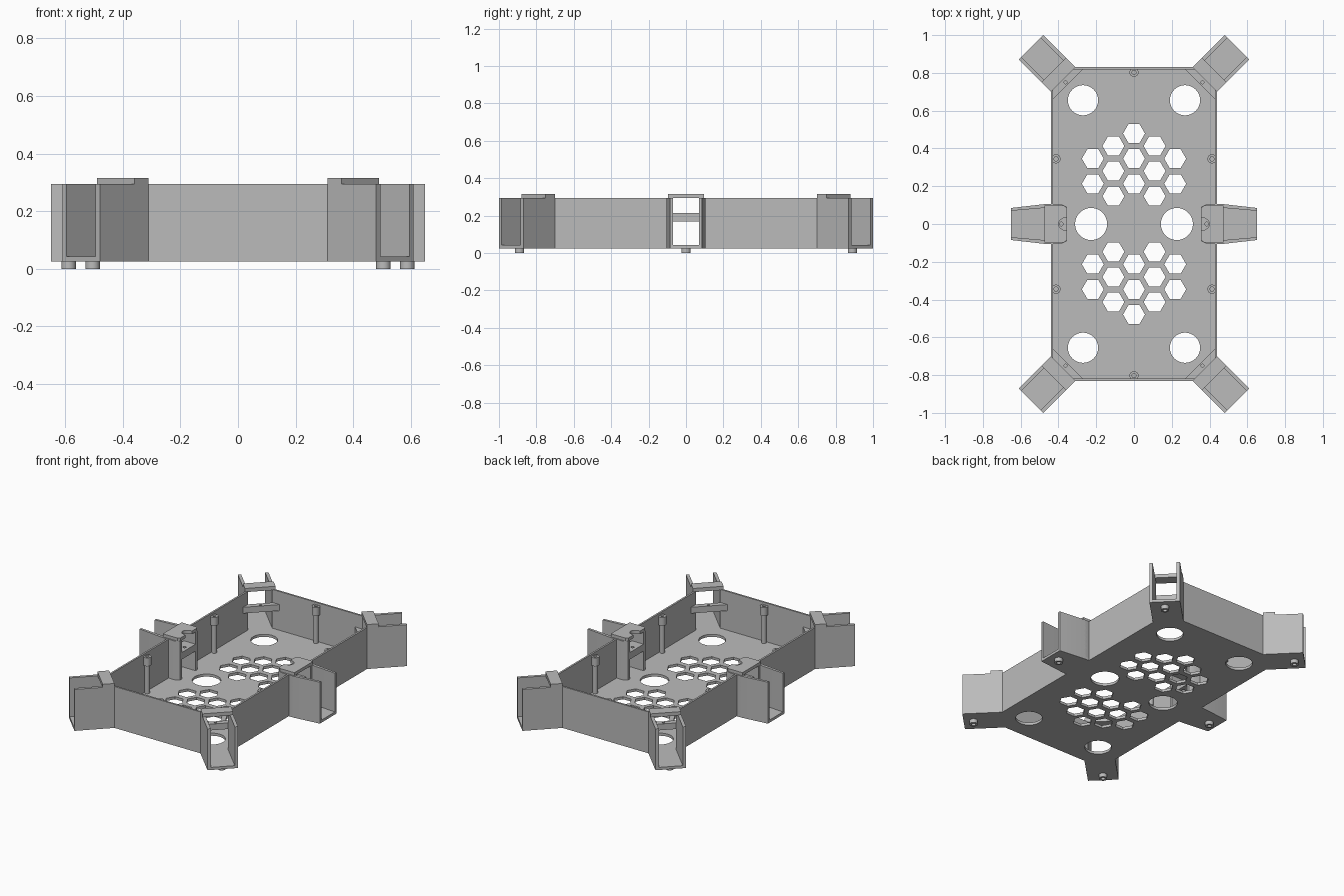
import bpy, bmesh, math

cube = bpy.data.objects.get("Cube")
if cube:
    bpy.data.objects.remove(cube, do_unlink=True)

grey = bpy.data.materials.new("plain grey")
grey.use_nodes = True
colour = (0.5, 0.5, 0.5, 1)
grey.diffuse_color = colour
grey.node_tree.nodes["Principled BSDF"].inputs["Base Color"].default_value = colour

FLOOR_LOW, FLOOR_TOP, RIM, LID_TOP = 0.025, 0.042, 0.295, 0.315


def ngon(x, y, r, n=32):
    return [(x + r * math.cos(2 * math.pi * i / n), y + r * math.sin(2 * math.pi * i / n))
            for i in range(n)]


def flip(points, sx, sy):
    return [(x * sx, y * sy) for x, y in points]


def extrude(name, outlines, z0, z1):
    """Extrude a flat outline; any further outlines become holes."""
    curve = bpy.data.curves.new(name, "CURVE")
    curve.dimensions = "2D"
    curve.fill_mode = "BOTH"
    curve.extrude = (z1 - z0) / 2
    for pts in outlines:
        spline = curve.splines.new("POLY")
        spline.points.add(len(pts) - 1)
        for p, (x, y) in zip(spline.points, pts):
            p.co = (x, y, 0, 1)
        spline.use_cyclic_u = True
    temp = bpy.data.objects.new(name + "_profile", curve)
    bpy.context.collection.objects.link(temp)
    bpy.context.view_layer.update()
    deps = bpy.context.evaluated_depsgraph_get()
    mesh = bpy.data.meshes.new_from_object(temp.evaluated_get(deps))
    bpy.data.objects.remove(temp, do_unlink=True)
    bpy.data.curves.remove(curve)

    bm = bmesh.new()
    bm.from_mesh(mesh)
    bmesh.ops.remove_doubles(bm, verts=bm.verts, dist=0.0001)
    bmesh.ops.translate(bm, verts=bm.verts, vec=(0, 0, (z0 + z1) / 2))
    bmesh.ops.recalc_face_normals(bm, faces=bm.faces)
    bm.to_mesh(mesh)
    bm.free()
    mesh.name = name
    mesh.materials.clear()
    mesh.materials.append(grey)
    obj = bpy.data.objects.new(name, mesh)
    bpy.context.collection.objects.link(obj)
    bpy.ops.object.select_all(action="DESELECT")
    obj.select_set(True)
    bpy.context.view_layer.objects.active = obj
    bpy.ops.object.shade_smooth_by_angle(angle=math.radians(30))
    return obj


# Floor: one quarter outline mirrored around, with vents and round openings
quarter = [(0.65, 0.085), (0.475, 0.105), (0.44, 0.105), (0.44, 0.70),
           (0.61, 0.87), (0.48, 1.0), (0.31, 0.83)]
outline = (quarter + flip(quarter, -1, 1)[::-1]
           + flip(quarter, -1, -1) + flip(quarter, 1, -1)[::-1])
holes = []
for side in (1, -1):
    holes.append(ngon(side * 0.227, 0, 0.085))
    for end in (1, -1):
        holes.append(ngon(side * 0.27, end * 0.655, 0.08))
for column, rows, first in ((0, 3, 0.213), (1, 3, 0.147), (2, 2, 0.213)):
    for side in ((1, -1) if column else (1,)):
        for row in range(rows):
            for end in (1, -1):
                holes.append(ngon(side * column * 0.109, end * (first + row * 0.133), 0.058, 6))
extrude("floor", [outline] + holes, FLOOR_LOW, FLOOR_TOP)

# Walls, corner arms and supports, repeated in each quarter
side_wall = [(0.65, 0.085), (0.475, 0.105), (0.44, 0.105), (0.44, 0.70), (0.61, 0.87),
             (0.596, 0.884), (0.428, 0.716), (0.428, 0.09), (0.475, 0.085), (0.65, 0.07)]
end_wall = [(0, 0.83), (0.31, 0.83), (0.48, 1.0), (0.494, 0.986), (0.326, 0.818), (0, 0.818)]
bridge = [(0.31, 0.83), (0.44, 0.70), (0.49, 0.75), (0.36, 0.88)]
shelf = [(0.27, 0.82), (0.43, 0.66), (0.43, 0.71), (0.32, 0.82)]
post = [(0.475, 0.07), (0.475, 0.105), (0.385, 0.105), (0.355, 0.09), (0.355, 0.07)]
for sx, xname in ((1, "left"), (-1, "right")):
    for sy, yname in ((-1, "front"), (1, "back")):
        tag = f"_{yname}_{xname}"
        extrude("side_wall" + tag, [flip(side_wall, sx, sy)], FLOOR_TOP, RIM)
        extrude("end_wall" + tag, [flip(end_wall, sx, sy)], FLOOR_TOP, RIM)
        extrude("corner_bridge" + tag, [flip(bridge, sx, sy)], RIM - 0.004, LID_TOP)
        extrude("corner_shelf" + tag,
                [flip(shelf, sx, sy), ngon(sx * 0.362, sy * 0.75, 0.008, 16)], 0.17, 0.21)
        extrude("middle_post" + tag, [flip(post, sx, sy)], FLOOR_TOP, RIM)
        extrude("corner_foot" + tag,
                [ngon(sx * 0.505, sy * 0.89, 0.025), ngon(sx * 0.505, sy * 0.89, 0.013)],
                0, FLOOR_LOW)

# Middle arms: notched lid, cross bar with screw hole, and foot
notch = [(0.355 + 0.045 * math.sin(a), 0.034 * math.cos(a))
         for a in (math.pi * i / 14 for i in range(15))]
lid = [(0.355, 0.085), *notch, (0.355, -0.085), (0.37, -0.097), (0.475, -0.097),
       (0.475, 0.097), (0.37, 0.097)]
bar = [(0.355, -0.072), (0.44, -0.072), (0.44, 0.072), (0.355, 0.072)]
for sx, xname in ((1, "left"), (-1, "right")):
    extrude("middle_lid_" + xname, [flip(lid, sx, 1)], RIM, LID_TOP)
    extrude("middle_bar_" + xname, [flip(bar, sx, 1), ngon(sx * 0.385, 0, 0.01, 16)], 0.17, 0.215)
    extrude("middle_foot_" + xname,
            [ngon(sx * 0.588, 0, 0.025), ngon(sx * 0.588, 0, 0.013)], 0, FLOOR_LOW)

# Screw bosses along the walls, each on a slim rib
spots = [(0, 0.803), (0, -0.803)] + [(sx * 0.413, sy * 0.345) for sx in (1, -1) for sy in (1, -1)]
for i, (x, y) in enumerate(spots):
    extrude(f"screw_boss_{i + 1}", [ngon(x, y, 0.024), ngon(x, y, 0.011, 16)], 0.225, 0.28)
    extrude(f"boss_rib_{i + 1}", [ngon(x, y, 0.016, 16)], FLOOR_TOP, 0.226)
